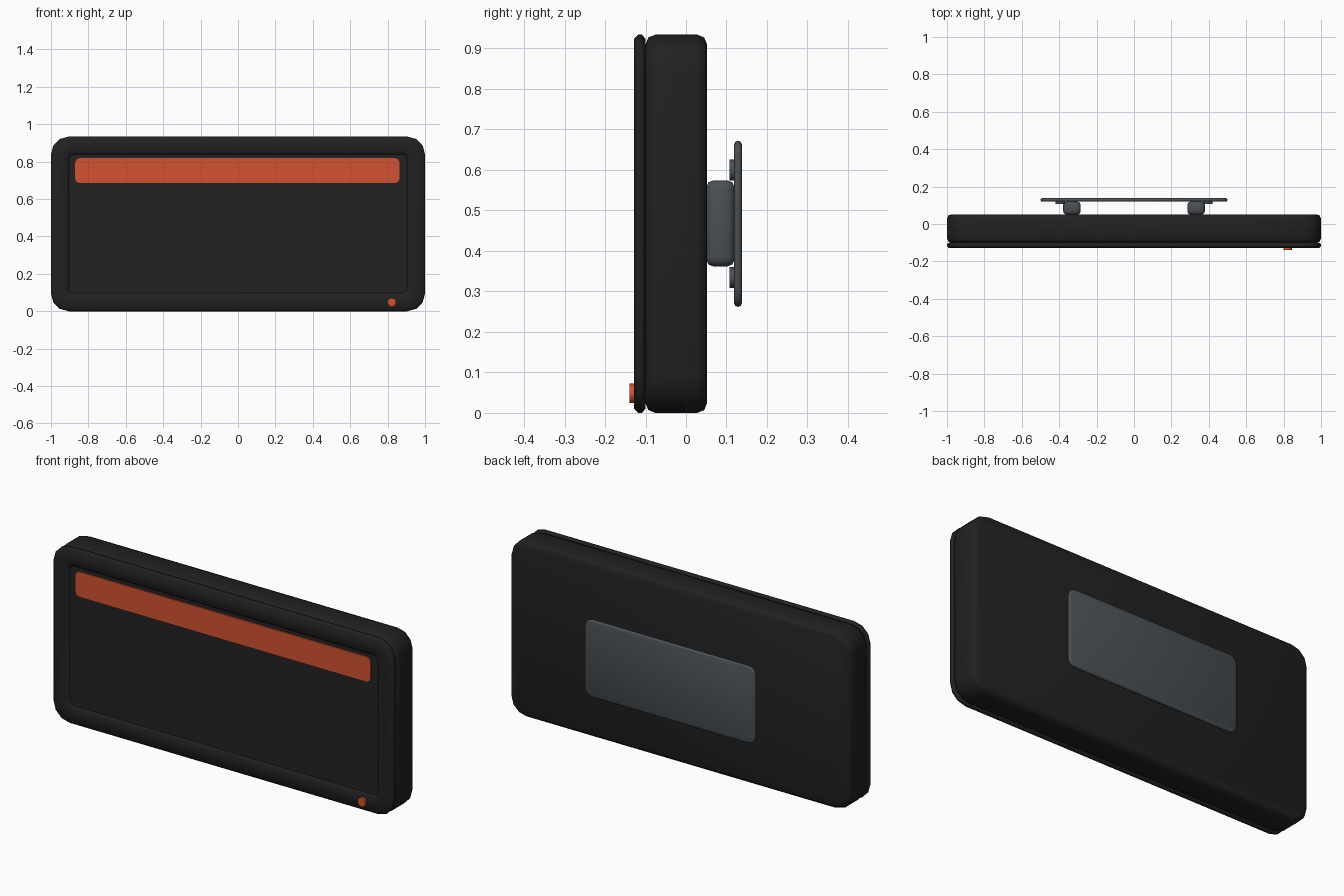
import bpy, bmesh, math

if "Cube" in bpy.data.objects:
    bpy.data.objects.remove(bpy.data.objects["Cube"])


def material(name, rgb):
    m = bpy.data.materials.new(name)
    m.diffuse_color = (*rgb, 1)
    m.use_nodes = True
    m.node_tree.nodes["Principled BSDF"].inputs["Base Color"].default_value = m.diffuse_color
    return m


CASE = material("charcoal plastic", (0.015, 0.015, 0.0155))
SCREEN = material("dark screen", (0.0165, 0.0165, 0.017))
ORANGE = material("orange", (0.64, 0.085, 0.03))
STEEL = material("slate grey metal", (0.07, 0.08, 0.09))


def outline(cx, cz, w, h, r, seg):
    """Rounded rectangle in the xz plane."""
    pts = []
    for k, (sx, sz) in enumerate([(1, 1), (-1, 1), (-1, -1), (1, -1)]):
        for i in range(seg + 1):
            a = math.pi / 2 * (k + i / seg)
            pts.append((cx + sx * (w / 2 - r) + r * math.cos(a),
                        cz + sz * (h / 2 - r) + r * math.sin(a)))
    return pts


def loft(name, mat, cx, cz, w, h, r, rings, seg=3, closed=False, smooth=50):
    """Stack rounded rectangles; each ring is (inset, y, corner radius or None)."""
    bm = bmesh.new()
    loops = []
    for inset, y, rad in rings:
        rr = rad if rad else max(r - inset, 0.004)
        loops.append([bm.verts.new((x, y, z)) for x, z in
                      outline(cx, cz, w - 2 * inset, h - 2 * inset, rr, seg)])
    pairs = list(zip(loops, loops[1:]))
    if closed:
        pairs.append((loops[-1], loops[0]))
    for a, b in pairs:
        n = len(a)
        for i in range(n):
            j = (i + 1) % n
            bm.faces.new((a[i], a[j], b[j], b[i]))
    if not closed:
        bm.faces.new(loops[0])
        bm.faces.new(loops[-1])
    bmesh.ops.recalc_face_normals(bm, faces=bm.faces)
    me = bpy.data.meshes.new(name)
    bm.to_mesh(me)
    bm.free()
    me.materials.append(mat)
    ob = bpy.data.objects.new(name, me)
    bpy.context.collection.objects.link(ob)
    bpy.ops.object.select_all(action='DESELECT')
    ob.select_set(True)
    bpy.context.view_layer.objects.active = ob
    bpy.ops.object.shade_smooth_by_angle(angle=math.radians(smooth))
    return ob


def slab(y0, y1, b):
    """Rings for a slab with softened front and back edges."""
    k = 0.29 * b
    return [(b, y0, None), (k, y0 + k, None), (0, y0 + b, None),
            (0, y1 - b, None), (k, y1 - k, None), (b, y1, None)]


def disc(name, mat, x, z, r, y0, y1, sides):
    bpy.ops.mesh.primitive_cylinder_add(vertices=sides, radius=r, depth=y1 - y0,
                                        location=(x, (y0 + y1) / 2, z),
                                        rotation=(math.pi / 2, 0, 0))
    ob = bpy.context.object
    ob.name = name
    ob.data.materials.append(mat)
    bpy.ops.object.shade_smooth_by_angle(angle=math.radians(50))


# main case
MID = 0.467
loft("case", CASE, 0, MID, 2.0, 0.934, 0.095, slab(-0.10, 0.052, 0.024))

# front bezel frame, bevelled outside and inside the opening
loft("bezel", CASE, 0, MID, 2.0, 0.934, 0.095,
     [(0.010, -0.100, None), (0, -0.109, None), (0, -0.118, None),
      (0.010, -0.128, None), (0.082, -0.128, 0.035), (0.092, -0.121, 0.027),
      (0.102, -0.112, 0.02), (0.102, -0.100, 0.02)], closed=True)

# recessed screen with a raised panel and the coloured header bar
loft("screen", SCREEN, 0, MID, 1.83, 0.765, 0.03,
     [(0, -0.117, None), (0, -0.098, None)])
loft("header_bar", ORANGE, -0.003, 0.752, 1.735, 0.134, 0.025,
     [(0, -0.124, None), (0, -0.116, None)], seg=2)

# power button
disc("button", ORANGE, 0.822, 0.048, 0.024, -0.14, -0.122, 10)

# rear mounting plate, its spacer blocks and bolts
loft("mount_plate", STEEL, 0, MID, 1.0, 0.41, 0.04, slab(0.119, 0.138, 0.009))
for s in (-1, 1):
    side = "left" if s < 0 else "right"
    loft(side + "_spacer", STEEL, 0.332 * s, MID + 0.001, 0.094, 0.213, 0.022,
         slab(0.050, 0.120, 0.018))
    for dz in (-0.133, 0.133):
        end = "lower" if dz < 0 else "upper"
        disc(f"{side}_{end}_bolt", STEEL, 0.395 * s, MID + dz, 0.026, 0.108, 0.122, 12)
